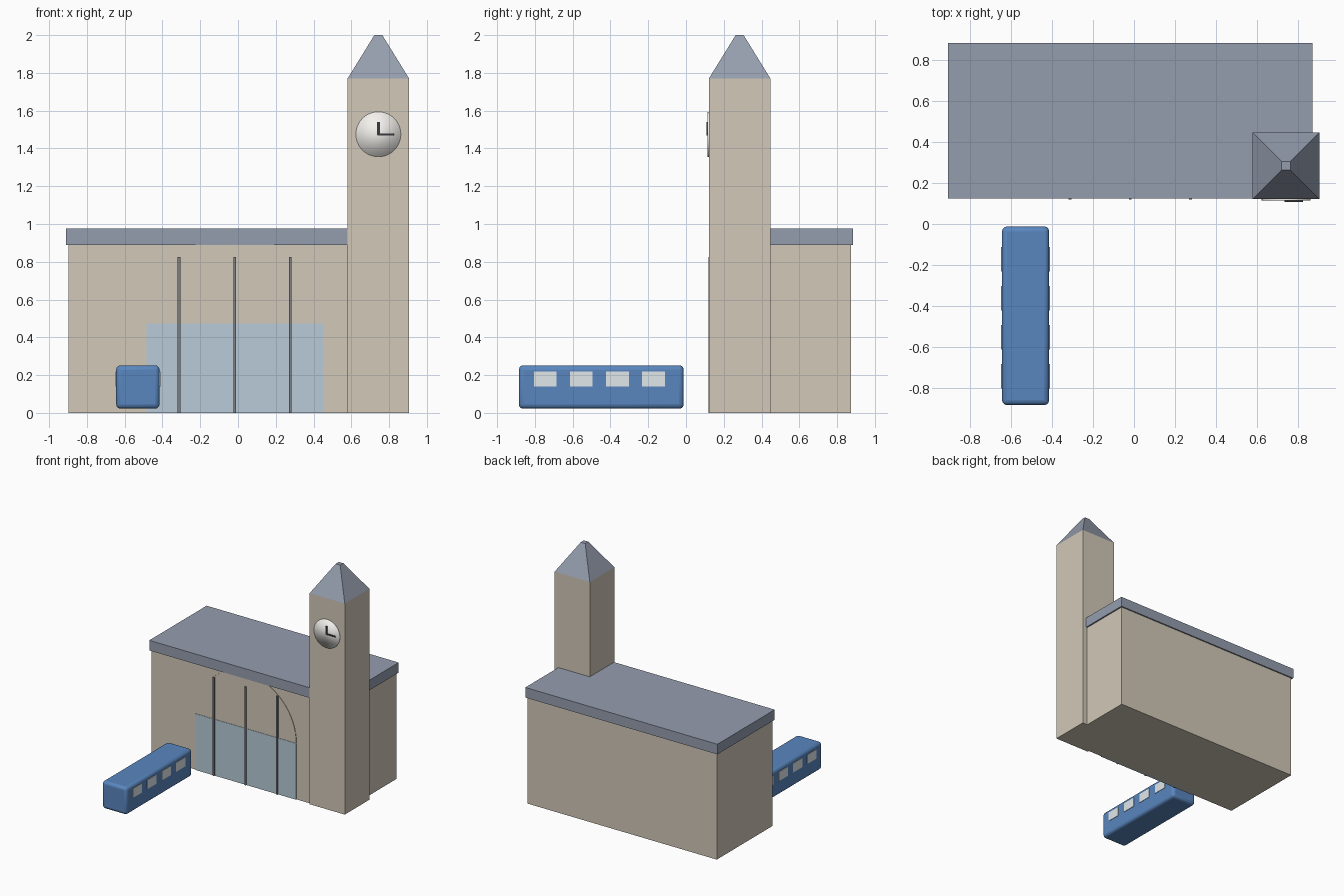
import bpy, math

if "Cube" in bpy.data.objects:
    bpy.data.objects.remove(bpy.data.objects["Cube"])


def material(name, rgb):
    m = bpy.data.materials.new(name)
    m.diffuse_color = (*rgb, 1)
    m.use_nodes = True
    m.node_tree.nodes["Principled BSDF"].inputs["Base Color"].default_value = m.diffuse_color
    return m


STONE = material("stone", (0.64, 0.58, 0.48))
SLATE = material("slate", (0.30, 0.34, 0.42))
GLASS = material("glass", (0.48, 0.60, 0.68))
DARK = material("dark_metal", (0.04, 0.04, 0.05))
FRAME = material("frame_metal", (0.20, 0.21, 0.23))
WHITE = material("clock_white", (0.90, 0.89, 0.85))
BLUE = material("coach_blue", (0.10, 0.24, 0.52))
PANE = material("coach_window", (0.75, 0.80, 0.83))


def finish(name, mat):
    o = bpy.context.object
    o.name = name
    o.data.materials.append(mat)
    return o


def box(name, x, y, z, mat):
    """Box from (min, max) ranges on each axis."""
    bpy.ops.mesh.primitive_cube_add(size=1, location=[(a + b) / 2 for a, b in (x, y, z)])
    o = finish(name, mat)
    o.scale = [b - a for a, b in (x, y, z)]
    bpy.ops.object.transform_apply(location=False, rotation=False, scale=True)
    return o


def disc(name, x, z, radius, front, back, mat, sides):
    """Thin round plate facing the front."""
    bpy.ops.mesh.primitive_cylinder_add(vertices=sides, radius=radius, depth=back - front,
                                        location=(x, (front + back) / 2, z),
                                        rotation=(math.pi / 2, 0, 0))
    return finish(name, mat)


# Station hall and flat roof
box("hall", (-0.897, 0.86), (0.135, 0.873), (0, 0.89), STONE)
box("hall_roof", (-0.91, 0.872), (0.124, 0.884), (0.89, 0.975), SLATE)

# Clock tower and truncated spire
TX, TY = 0.743, 0.284
box("tower", (TX - 0.163, TX + 0.163), (TY - 0.163, TY + 0.163), (0, 1.77), STONE)
bpy.ops.mesh.primitive_cone_add(vertices=4, radius1=0.163 * math.sqrt(2),
                                radius2=0.021 * math.sqrt(2), depth=0.23,
                                location=(TX, TY, 1.885), rotation=(0, 0, math.pi / 4))
finish("spire", SLATE)

# Clock
disc("clock_face", TX, 1.475, 0.119, 0.115, 0.125, WHITE, 48)
bpy.ops.object.shade_smooth()
box("hour_hand", (TX - 0.008, TX + 0.008), (0.108, 0.116), (1.472, 1.54), DARK)
box("minute_hand", (TX - 0.004, TX + 0.083), (0.108, 0.116), (1.468, 1.479), DARK)

# Arched entrance: round stone panel, glass below, three mullions
disc("entrance_arch", -0.018, 0.47, 0.467, 0.131, 0.15, STONE, 64)
bpy.ops.object.shade_smooth_by_angle()
box("entrance_glass", (-0.485, 0.449), (0.128, 0.15), (0, 0.472), GLASS)
for i in (-1, 0, 1):
    x = -0.018 + i * 0.294
    box("mullion", (x - 0.007, x + 0.007), (0.119, 0.14), (0, 0.825), FRAME)

# Coach with rounded edges and a row of windows on both sides
coach = box("coach", (-0.645, -0.415), (-0.885, -0.012), (0.022, 0.252), BLUE)
bevel = coach.modifiers.new("rounded_edges", 'BEVEL')
bevel.width = 0.024
bevel.segments = 3
bpy.ops.object.shade_smooth_by_angle()
for side in (-1, 1):
    x = -0.53 + side * 0.115
    for i in range(4):
        y = -0.745 + i * 0.191
        box("coach_window", (x - 0.004, x + 0.004), (y - 0.06, y + 0.06), (0.141, 0.218), PANE)
